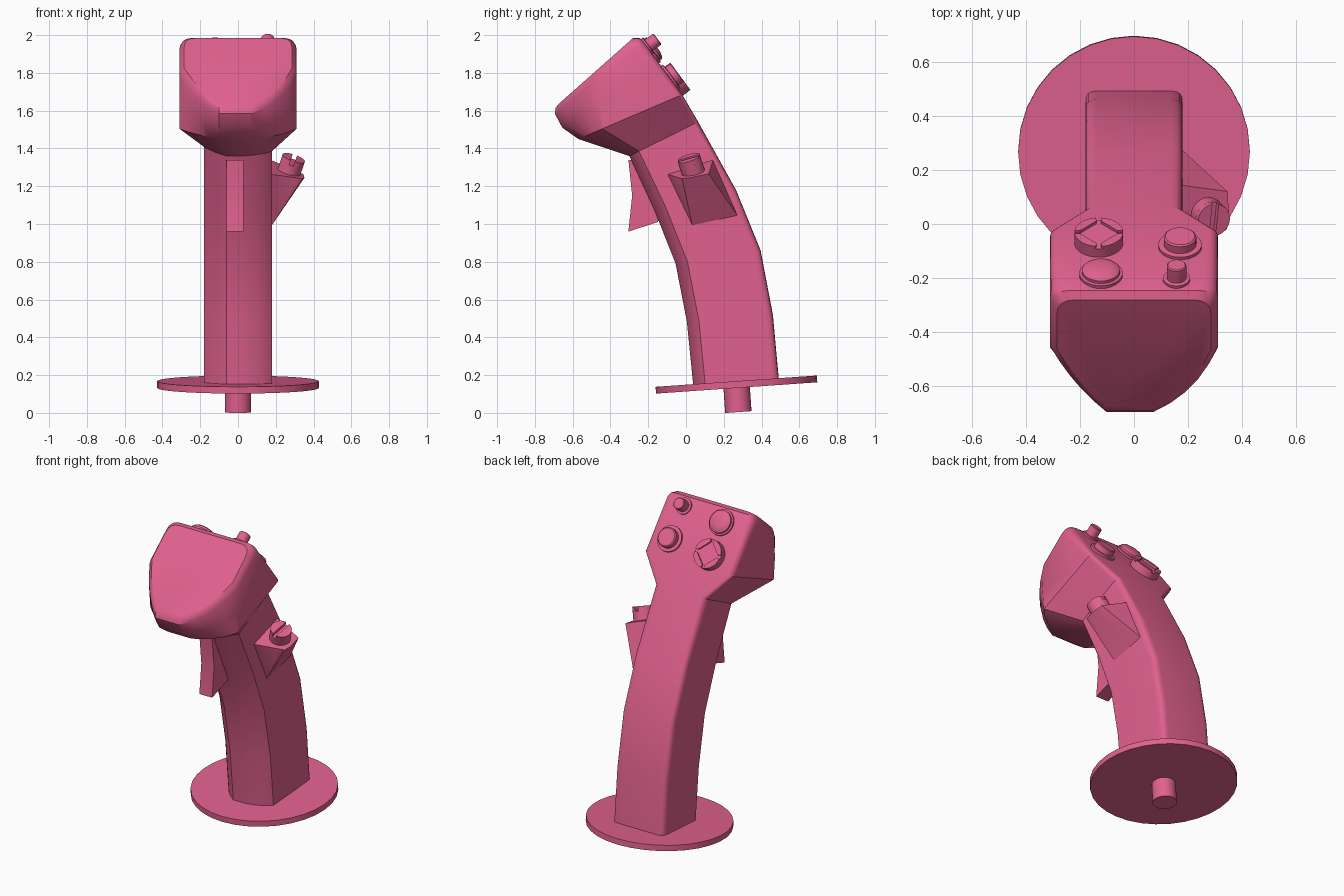
import bpy, bmesh
from math import sin, cos, pi, radians
from mathutils import Vector, Matrix

cube = bpy.data.objects.get("Cube")
if cube:
    bpy.data.objects.remove(cube, do_unlink=True)

COLOR = (0.75, 0.12, 0.27, 1)
pink = bpy.data.materials.new("rose_pink")
pink.use_nodes = True
pink.diffuse_color = COLOR
pink.node_tree.nodes["Principled BSDF"].inputs["Base Color"].default_value = COLOR


def finish(name, bm, matrix=None):
    """Turn a bmesh into a smooth-by-angle object."""
    if matrix:
        bm.transform(matrix)
    bmesh.ops.recalc_face_normals(bm, faces=bm.faces)
    mesh = bpy.data.meshes.new(name)
    bm.to_mesh(mesh)
    bm.free()
    mesh.materials.append(pink)
    obj = bpy.data.objects.new(name, mesh)
    bpy.context.collection.objects.link(obj)
    bpy.ops.object.select_all(action='DESELECT')
    obj.select_set(True)
    bpy.context.view_layer.objects.active = obj
    bpy.ops.object.shade_smooth_by_angle(angle=radians(30))
    return obj


def loft(bm, rings):
    """Skin a list of closed rings and cap both ends."""
    loops = [[bm.verts.new(p) for p in ring] for ring in rings]
    n = len(loops[0])
    for a, b in zip(loops, loops[1:]):
        for i in range(n):
            j = (i + 1) % n
            bm.faces.new((a[i], a[j], b[j], b[i]))
    bm.faces.new(loops[0])
    bm.faces.new(loops[-1])


def turned(name, profile, matrix, sides=32):
    """Round part from (radius, height) pairs."""
    bm = bmesh.new()
    loft(bm, [[(r * cos(2 * pi * i / sides), r * sin(2 * pi * i / sides), h)
               for i in range(sides)] for r, h in profile])
    return finish(name, bm, matrix)


def hull(name, points, matrix=None):
    bm = bmesh.new()
    for p in points:
        bm.verts.new(p)
    bmesh.ops.convex_hull(bm, input=bm.verts)
    bmesh.ops.dissolve_limit(bm, angle_limit=0.02, verts=bm.verts, edges=bm.edges)
    return finish(name, bm, matrix)


def bend(a, corner, b, k, steps=5):
    """Curve from a to b that leans towards the corner by k."""
    a, b, corner = Vector(a), Vector(b), Vector(corner)
    c = (a + b) / 2 + ((corner - (a + b) / 2) * k)
    return [a * (1 - t) ** 2 + c * 2 * t * (1 - t) + b * t * t
            for t in (i / steps for i in range(steps + 1))]


def section(front, back, w, r, fl, fr, sl, sr):
    """Grip cross-section: rounded back, tapered front, slightly uneven."""
    f, b = Vector((0, *front)), Vector((0, *back))
    d = r / (f - b).length
    ring = bend((w - r, 0), (w, 0), (w, d), 1, 4)
    ring += bend((w, sr), (w, 1), (fr, 1), 0.4)
    ring += bend((fl, 1), (-w, 1), (-w, sl), 0.2)
    ring += bend((-w, d), (-w, 0), (-w + r, 0), 1, 4)
    return [b.lerp(f, p.y) + Vector((p.x, 0, 0)) for p in ring]


# Grip and head in one body: (front yz, back yz) for each section
grip = [((0.04, 0.13), (0.493, 0.16)), ((0.005, 0.48), (0.46, 0.52)),
        ((-0.055, 0.79), (0.395, 0.86)), ((-0.17, 1.08), (0.265, 1.18)),
        ((-0.30, 1.36), (0.065, 1.54))]
head = [((-0.57, 1.45), (-0.02, 1.685), 0.31, 0.03, 0.77),
        ((-0.655, 1.51), (-0.13, 1.835), 0.31, 0.045, 0.62),
        ((-0.695, 1.585), (-0.225, 1.965), 0.31, 0.06, 0.48),
        ((-0.69, 1.615), (-0.245, 1.985), 0.30, 0.065, 0.47),
        ((-0.675, 1.635), (-0.28, 1.985), 0.285, 0.07, 0.46)]
body = bmesh.new()
loft(body, [section(f, b, 0.18, 0.04, -0.06, 0.03, 0.73, 0.86) for f, b in grip]
     + [section(f, b, w, r, -0.1, 0.07, s, s) for f, b, w, r, s in head])
finish("grip_and_head", body)

# Tilted base disc and mounting stem
tilt = Matrix.Translation((0, 0.267, 0.15)) @ Matrix.Rotation(0.07, 4, 'X')
turned("base_disc", [(0.428, -0.018), (0.428, 0.018)], tilt)
turned("mounting_stem", [(0.07, -0.146), (0.07, 0)], tilt)

# Trigger on the front of the grip
outline = [(-0.22, 1.34), (-0.305, 1.34), (-0.285, 1.15), (-0.305, 0.96),
           (-0.15, 1.01), (-0.10, 1.1)]
trigger = bmesh.new()
loft(trigger, [[(x, y, z) for y, z in outline] for x in (-0.06, 0.03)])
finish("trigger", trigger)

# Wedge block on the left side with a slotted knob
hull("thumb_block", [(0.16, -0.105, 1.265), (0.16, 0.145, 1.345),
                     (0.16, 0.04, 0.965), (0.16, 0.29, 1.02),
                     (0.31, -0.035, 1.24), (0.342, -0.02, 1.24),
                     (0.352, 0.02, 1.245), (0.345, 0.12, 1.265)])
axis = Vector((0.31, -0.29, 0.90))
knob = (Matrix.Translation((0.268, 0.04, 1.27))
        @ axis.to_track_quat('Z', 'Y').to_matrix().to_4x4())
turned("thumb_knob", [(0.062, -0.03), (0.062, 0.062)], knob)
for side, start in (("left", 0), ("right", pi)):
    arc = [start + 0.2 + (pi - 0.4) * i / 12 for i in range(13)]
    hull("knob_ridge_" + side, [(0.062 * cos(a), 0.062 * sin(a), h)
                                for a in arc for h in (0.055, 0.088)],
         knob @ Matrix.Rotation(radians(40), 4, 'Z'))


# Controls on the sloped panel
def panel(x, y):
    normal = Vector((0, 0.806, 0.592))
    spot = (x, y, 1.63 + (0.02 - y) * 1.36)
    return (Matrix.Translation(spot)
            @ normal.to_track_quat('Z', 'X').to_matrix().to_4x4())


hat = panel(-0.13, -0.07)
turned("hat_switch", [(0.09, -0.02), (0.09, 0.038)], hat)
for q in range(4):
    arc = [q * pi / 2 + 0.12 + (pi / 2 - 0.24) * i / 8 for i in range(9)]
    hull("hat_rim_%d" % (q + 1), [(r * cos(a), r * sin(a), h) for a in arc
                                  for r in (0.07, 0.09) for h in (0.03, 0.05)], hat)

turned("large_button", [(0.08, -0.02), (0.08, 0.012), (0.07, 0.014), (0.07, 0.026),
                        (0.06, 0.034), (0.035, 0.041)], panel(-0.122, -0.19))
turned("round_button", [(0.08, -0.02), (0.08, 0.012), (0.06, 0.014),
                        (0.06, 0.045), (0.054, 0.05)], panel(0.17, -0.085))
turned("stick_button", [(0.05, -0.02), (0.05, 0.01), (0.036, 0.012),
                        (0.036, 0.066), (0.032, 0.07)], panel(0.157, -0.207))
